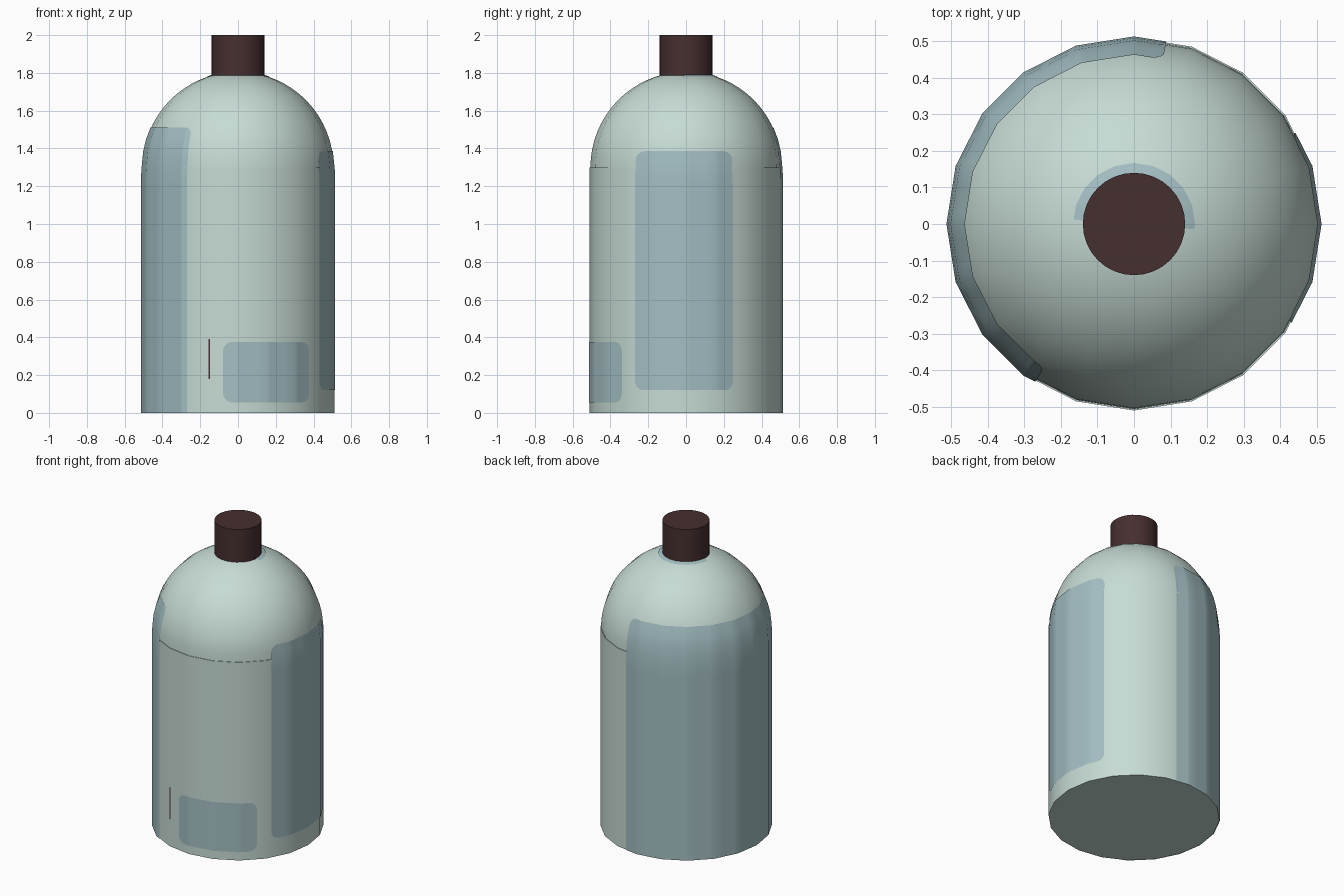
import bpy, math

if "Cube" in bpy.data.objects:
    bpy.data.objects.remove(bpy.data.objects["Cube"])

R, DOME_R, Z0, SIDES = 0.51, 0.506, 1.3, 20
STEP = 2 * math.pi / SIDES


def material(name, rgb):
    m = bpy.data.materials.new(name)
    m.diffuse_color = (*rgb, 1)
    m.use_nodes = True
    m.node_tree.nodes["Principled BSDF"].inputs["Base Color"].default_value = m.diffuse_color
    return m


glass = material("pale green", (0.57, 0.71, 0.66))
blue = material("blue grey", (0.37, 0.52, 0.545))
brown = material("dark brown", (0.062, 0.028, 0.029))


def make(name, verts, faces, mat, angle=40):
    me = bpy.data.meshes.new(name)
    me.from_pydata(verts, [], faces)
    me.materials.append(mat)
    ob = bpy.data.objects.new(name, me)
    bpy.context.collection.objects.link(ob)
    bpy.ops.object.select_all(action='DESELECT')
    ob.select_set(True)
    bpy.context.view_layer.objects.active = ob
    bpy.ops.object.shade_smooth_by_angle(angle=math.radians(angle))
    return ob


def revolve(name, profile, n, mat, bottom=True, top=True):
    verts = [(r * math.cos(2 * math.pi * i / n), r * math.sin(2 * math.pi * i / n), z)
             for r, z in profile for i in range(n)]
    faces = [(k * n + i, k * n + (i + 1) % n, (k + 1) * n + (i + 1) % n, (k + 1) * n + i)
             for k in range(len(profile) - 1) for i in range(n)]
    if bottom:
        faces.append(tuple(reversed(range(n))))
    if top:
        faces.append(tuple(range(len(verts) - n, len(verts))))
    return make(name, verts, faces, mat)


def surface(a, z, off=0.003):
    """Point just outside the twenty-sided bottle at azimuth a, height z."""
    flat = math.cos(STEP / 2) / math.cos(a % STEP - STEP / 2)
    r, dz = R + off, 0
    if z > Z0:
        s = min((z - Z0) / DOME_R, 1)
        r = (DOME_R + off) * math.sqrt(1 - s * s)
        dz = off * s
    return (r * flat * math.cos(a), r * flat * math.sin(a), z + dz)


def patch(name, a0, a1, z0, z1, mat, corner=0.05, corner_low=None, rows=24):
    """Thin painted panel with rounded corners, wrapped on the bottle."""
    low = corner if corner_low is None else corner_low
    a0, a1 = math.radians(a0), math.radians(a1)
    n = max(2, round((a1 - a0) / STEP * 2))
    angs = {a0 + (a1 - a0) * i / n for i in range(n + 1)}
    angs |= {k * STEP for k in range(-SIDES, 2 * SIDES) if a0 < k * STEP < a1}
    for j in range(1, 6):
        d = corner / R * (1 - math.cos(j * math.pi / 10))
        angs |= {a0 + d, a1 - d}
    angs = sorted(angs)
    verts = []
    for a in angs:
        d = min(a - a0, a1 - a) * R
        cut = 0
        if d < corner:
            q = 1 - d / corner
            cut = 1 - math.sqrt(max(0, 1 - q * q))
        lo, hi = z0 + low * cut, z1 - corner * cut
        verts += [surface(a, lo + (hi - lo) * k / rows) for k in range(rows + 1)]
    w = rows + 1
    faces = [(i * w + k, (i + 1) * w + k, (i + 1) * w + k + 1, i * w + k + 1)
             for i in range(len(angs) - 1) for k in range(rows)]
    return make(name, verts, faces, mat)


# bottle: straight body, rounded shoulder, cap
revolve("bottle_body", [(R, 0), (R, Z0)], SIDES, glass)
dome = [(DOME_R * math.cos(t), Z0 + DOME_R * math.sin(t))
        for t in (i * math.radians(88) / 16 for i in range(17))]
revolve("bottle_shoulder", dome, SIDES, glass, bottom=False)
revolve("cap", [(0.14, 1.785), (0.14, 2.0)], 32, brown)

# painted panels
patch("large_back_panel", 80, 238, 0.0, 1.51, blue, corner=0.04, corner_low=0)
patch("side_panel", -32, 29.5, 0.12, 1.385, blue)
patch("small_front_panel", 261, 318, 0.055, 0.375, blue)

# narrow painted mark on the front, tinted ring beside the cap
patch("front_mark", 252.2, 253.2, 0.18, 0.39, brown, corner=0.001, rows=2)
patch("neck_ring", -5, 176, 1.778, 1.79, blue, corner=0.006, rows=4)
